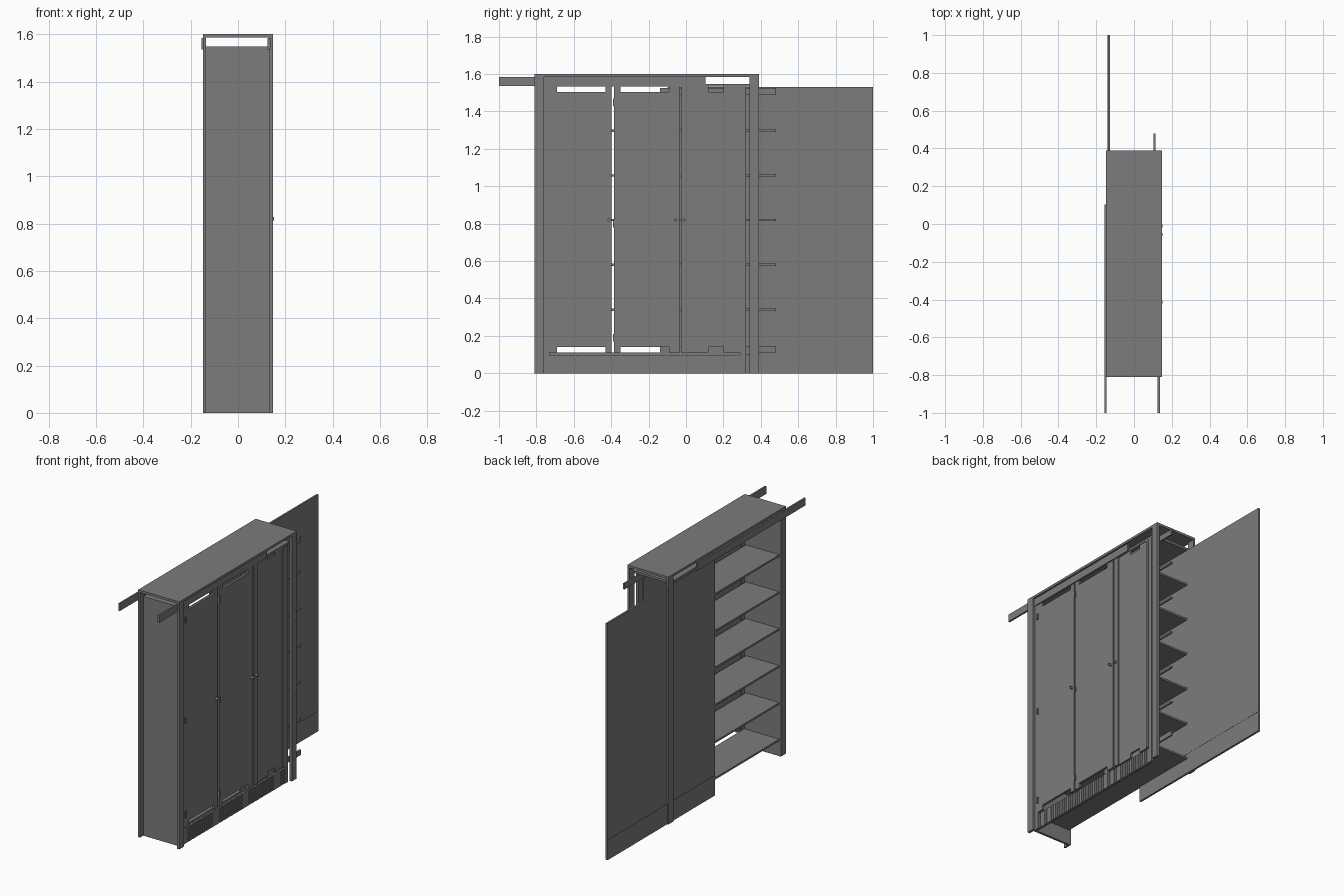
import bpy
import math

if "Cube" in bpy.data.objects:
    bpy.data.objects.remove(bpy.data.objects["Cube"], do_unlink=True)

grey = bpy.data.materials.new("cabinet grey")
grey.use_nodes = True
colour = (0.2, 0.2, 0.2, 1)
grey.diffuse_color = colour
grey.node_tree.nodes["Principled BSDF"].inputs["Base Color"].default_value = colour


def box(name, x, y, z):
    """Board spanning the given (low, high) ranges."""
    bpy.ops.mesh.primitive_cube_add(size=1)
    ob = bpy.context.object
    ob.name = name
    ob.location = [(a + b) / 2 for a, b in (x, y, z)]
    ob.scale = [b - a for a, b in (x, y, z)]
    bpy.ops.object.transform_apply(location=True, rotation=False, scale=True)
    ob.data.materials.append(grey)
    return ob


def repeat(ob, count, step):
    mod = ob.modifiers.new("repeat", 'ARRAY')
    mod.use_relative_offset = False
    mod.use_constant_offset = True
    mod.constant_offset_displace = step
    mod.count = count


# Carcass: top, ceiling, one end panel and corner posts
FRONT, BACK = (0.13, 0.147), (-0.147, -0.135)
INNER = (-0.76, 0.34)
box("top_board", (-0.147, 0.147), (-0.81, 0.39), (1.585, 1.6))
box("ceiling_board", (-0.135, 0.13), INNER, (1.532, 1.547))
box("end_panel", (-0.135, 0.13), (-0.775, -0.76), (0, 1.547))
for side, x in (("front", FRONT), ("back", BACK)):
    box(side + "_right_post", x, (-0.81, -0.76), (0, 1.585))
    box(side + "_left_post", x, (0.34, 0.39), (0, 1.585))

# Rails slid out past the end
box("front_top_rail", (0.125, 0.137), (-1, 0.103), (1.535, 1.583))
box("back_top_rail", (-0.155, -0.145), (-1, 0.103), (1.535, 1.583))

# Back panel slid out the other way, in two pieces
PANEL_Y = (-0.1, 1)
box("back_panel", (-0.138, -0.126), PANEL_Y, (0.131, 1.53))
box("back_baseboard", (-0.139, -0.126), PANEL_Y, (0, 0.13))

# Shelves with slid-out edging strips
SLID = (-0.14, 0.48)
EDGE = (0.104, 0.115)
box("bottom_shelf", (-0.135, 0.115), INNER, (0.098, 0.11))
for i, z in enumerate((0.34, 0.58, 0.82, 1.057, 1.296)):
    box(f"shelf_{i + 1}", (-0.135, 0.104), INNER, (z - 0.006, z + 0.006))
    box(f"shelf_edging_{i + 1}", EDGE, SLID, (z - 0.006, z + 0.006))
box("bottom_edging", EDGE, SLID, (0.11, 0.143))
box("top_edging", EDGE, SLID, (1.487, 1.524))

# Inner door jambs
box("right_jamb", (0.115, 0.132), (-0.76, -0.73), (0, 1.535))
box("left_jamb", (0.115, 0.132), (0.29, 0.32), (0, 1.535))

# Doors
DOOR = (0.118, 0.133)
BOTTOM, TOP = 0.11, 1.532


def door(name, y0, p0, p1, y1, panel_x, panel_z):
    box(name + "_right_stile", DOOR, (y0, p0), (BOTTOM, TOP))
    box(name + "_left_stile", DOOR, (p1, y1), (BOTTOM, TOP))
    box(name + "_panel", panel_x, (p0, p1), panel_z)


OPEN = (0.14, 1.505)
door("right_door", -0.73, -0.69, -0.43, -0.397, DOOR, OPEN)
door("middle_door", -0.386, -0.35, -0.09, -0.036, DOOR, OPEN)
door("left_door", -0.026, 0.01, 0.27, 0.29, (0.116, 0.126), OPEN)
for edge, z in (("bottom", (BOTTOM, OPEN[0])), ("top", (OPEN[1], TOP))):
    box(f"left_door_{edge}_right_infill", (0.116, 0.126), (0.01, 0.12), z)
    box(f"left_door_{edge}_left_infill", (0.116, 0.126), (0.2, 0.27), z)

# Hinges
for i, y in enumerate((-0.73, -0.384)):
    for j, z in enumerate((0.19, 0.8, 1.45)):
        box(f"hinge_{i}_{j}", (0.128, 0.14), (y - 0.005, y + 0.005), (z - 0.02, z + 0.02))

# Knobs
for i, y in enumerate((-0.412, -0.055, -0.01)):
    bpy.ops.mesh.primitive_cylinder_add(vertices=16, radius=0.008, depth=0.02,
                                        location=(0.142, y, 0.82),
                                        rotation=(0, math.pi / 2, 0))
    knob = bpy.context.object
    knob.name = f"knob_{i + 1}"
    knob.data.materials.append(grey)
    bpy.ops.object.shade_smooth_by_angle()

# Ribbed kick board
box("kick_board", (0.112, 0.122), (-0.73, 0.29), (0, 0.098))
rib = box("kick_ribs", (0.121, 0.13), (-0.73, -0.714), (0, 0.098))
repeat(rib, 51, (0, 0.0201, 0))
